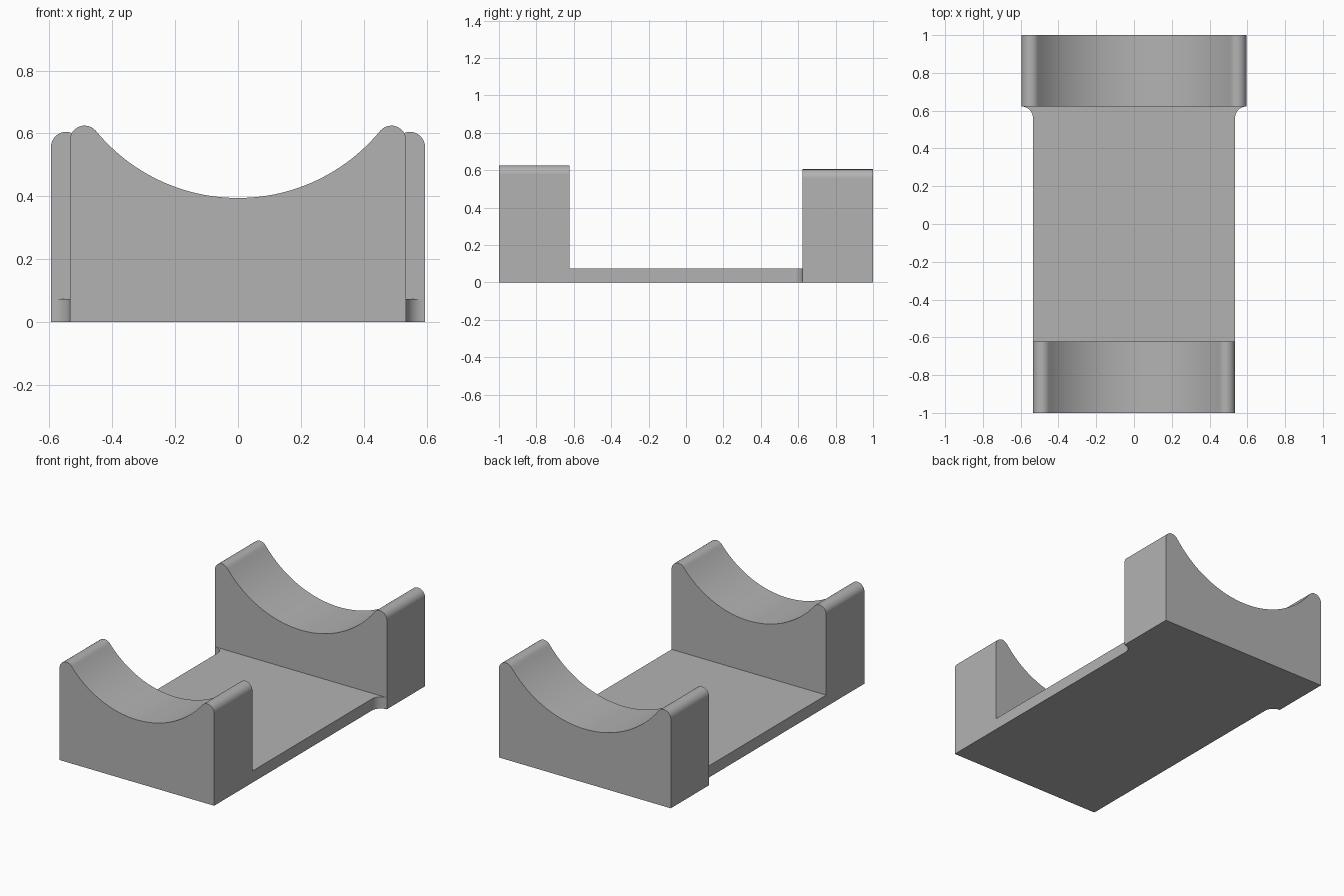
import bpy
import bmesh
from math import sin, cos, pi, sqrt, atan2, radians

cube = bpy.data.objects.get("Cube")
if cube:
    bpy.data.objects.remove(cube, do_unlink=True)

AXIS_Z = 0.98      # shared axis height of both saddles
PLATE_TOP = 0.073
INNER_Y = 0.622    # inner faces of the supports

grey = bpy.data.materials.new("plain grey")
grey.use_nodes = True
colour = (0.45, 0.45, 0.45, 1)
grey.diffuse_color = colour
grey.node_tree.nodes["Principled BSDF"].inputs["Base Color"].default_value = colour


def arc(cx, cy, r, start, end, steps):
    angles = [start + (end - start) * i / steps for i in range(steps + 1)]
    return [(cx + r * cos(a), cy + r * sin(a)) for a in angles]


def extrude(name, points, offset):
    """Fill a closed outline of 3D points and extrude it into a solid."""
    bm = bmesh.new()
    face = bm.faces.new([bm.verts.new(p) for p in points])
    result = bmesh.ops.extrude_face_region(bm, geom=[face])
    verts = [v for v in result["geom"] if isinstance(v, bmesh.types.BMVert)]
    bmesh.ops.translate(bm, verts=verts, vec=offset)
    bmesh.ops.recalc_face_normals(bm, faces=bm.faces)
    mesh = bpy.data.meshes.new(name)
    bm.to_mesh(mesh)
    bm.free()
    mesh.materials.append(grey)
    obj = bpy.data.objects.new(name, mesh)
    bpy.context.collection.objects.link(obj)
    return obj


def support(name, half, top, tip, y0, y1):
    """Block with a round saddle blending tangentially into rounded tips."""
    tx, tz = half - tip, top - tip
    radius = sqrt(tx ** 2 + (AXIS_Z - tz) ** 2) - tip
    lean = atan2(AXIS_Z - tz, -tx)
    right = [(half, 0)] + arc(tx, tz, tip, 0, lean, 12)
    saddle = arc(0, AXIS_Z, radius, lean - pi, -pi / 2, 24)
    profile = right + saddle[1:]
    profile += [(-x, z) for x, z in reversed(profile[:-1])]
    return extrude(name, [(x, y0, z) for x, z in profile], (0, y1 - y0, 0))


# Front and rear supports
front = support("front_support", 0.535, 0.625, 0.047, -1, -INNER_Y)
rear = support("rear_support", 0.595, 0.605, 0.048, INNER_Y, 1)

# Base plate with hollow corner fillets where it meets the wider support
side = [(0.535, -0.8)]
side += arc(0.595, INNER_Y - 0.06, 0.06, pi, pi / 2, 12)
side += [(0.595, 0.8)]
outline = side + [(-x, y) for x, y in reversed(side)]
body = extrude("cradle_body", [(x, y, 0) for x, y in outline], (0, 0, PLATE_TOP))

# Join into one solid
bpy.context.view_layer.objects.active = body
for part in (front, rear):
    mod = body.modifiers.new("join", "BOOLEAN")
    mod.operation = "UNION"
    mod.solver = "EXACT"
    mod.object = part
    bpy.ops.object.modifier_apply(modifier=mod.name)
    bpy.data.objects.remove(part, do_unlink=True)

# Merge coplanar faces
bm = bmesh.new()
bm.from_mesh(body.data)
bmesh.ops.remove_doubles(bm, verts=bm.verts, dist=0.0001)
bmesh.ops.dissolve_limit(bm, angle_limit=radians(0.2), verts=bm.verts, edges=bm.edges)
bm.to_mesh(body.data)
bm.free()

# Smooth curves, crisp corners
bpy.ops.object.select_all(action="DESELECT")
body.select_set(True)
bpy.ops.object.shade_smooth_by_angle(angle=radians(30))
weighted = body.modifiers.new("flat walls", "WEIGHTED_NORMAL")
weighted.keep_sharp = True
